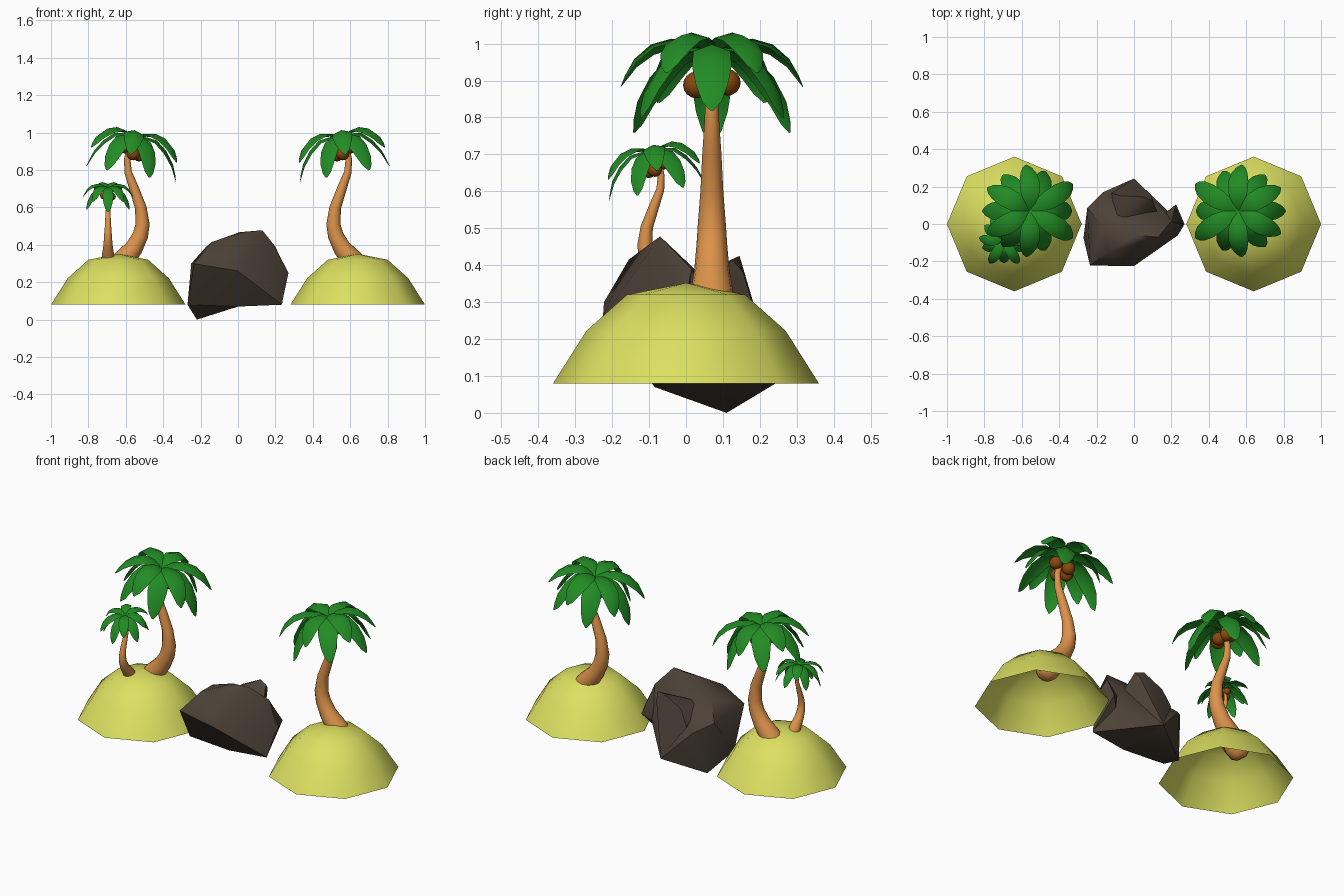
import bpy, bmesh, math
from mathutils import Vector, Matrix

if "Cube" in bpy.data.objects:
    bpy.data.objects.remove(bpy.data.objects["Cube"])

def material(name, rgb):
    m = bpy.data.materials.new(name)
    m.diffuse_color = (*rgb, 1)
    m.use_nodes = True
    m.node_tree.nodes["Principled BSDF"].inputs["Base Color"].default_value = m.diffuse_color
    return m

SAND = material("sand yellow", (0.72, 0.75, 0.12))
BARK = material("bark orange", (0.72, 0.29, 0.07))
LEAF = material("leaf green", (0.016, 0.26, 0.018))
NUT = material("coconut brown", (0.26, 0.065, 0.004))
STONE = material("stone grey brown", (0.072, 0.053, 0.038))

def finish(name, bm, mat, M=None, angle=60, solid=True):
    if M is not None:
        bmesh.ops.transform(bm, matrix=M, verts=bm.verts)
        if M.determinant() < 0:
            bmesh.ops.reverse_faces(bm, faces=bm.faces)
    if solid:
        bmesh.ops.recalc_face_normals(bm, faces=bm.faces)
    me = bpy.data.meshes.new(name)
    bm.to_mesh(me)
    bm.free()
    me.materials.append(mat)
    ob = bpy.data.objects.new(name, me)
    bpy.context.collection.objects.link(ob)
    bpy.ops.object.select_all(action='DESELECT')
    ob.select_set(True)
    bpy.context.view_layer.objects.active = ob
    bpy.ops.object.shade_smooth_by_angle(angle=math.radians(angle))

def bridge(bm, rings):
    for a, b in zip(rings, rings[1:]):
        for i in range(len(a)):
            j = (i + 1) % len(a)
            bm.faces.new((a[i], a[j], b[j], b[i]))

# Sand domes: open eight-sided shells
def island(name, cx):
    bm = bmesh.new()
    rings = []
    for r, z in [(0.36, 0.08), (0.27, 0.222), (0.16, 0.32)]:
        rings.append([bm.verts.new((cx + r * math.cos(k * math.pi / 4),
                                    r * math.sin(k * math.pi / 4), z)) for k in range(8)])
    bridge(bm, rings)
    top = bm.verts.new((cx, 0, 0.352))
    for i in range(8):
        bm.faces.new((rings[-1][i], rings[-1][(i + 1) % 8], top))
    finish(name, bm, SAND, solid=False)

# Curved trunk with a rounded foot: (x, z, radius) along the path
TRUNK = [(0.69, 0.205, 0.03), (0.68, 0.22, 0.053), (0.655, 0.255, 0.065), (0.61, 0.32, 0.059),
         (0.555, 0.385, 0.048), (0.522, 0.45, 0.042), (0.51, 0.51, 0.038), (0.52, 0.6, 0.031),
         (0.555, 0.7, 0.026), (0.588, 0.79, 0.02), (0.592, 0.86, 0.017), (0.57, 0.96, 0.016)]

def trunk(name, M):
    bm = bmesh.new()
    pts = [Vector((x, 0.07, z)) for x, z, r in TRUNK]
    rings = []
    for i, p in enumerate(pts):
        t = (pts[min(i + 1, len(pts) - 1)] - pts[max(i - 1, 0)]).normalized()
        n = Vector((t.z, 0, -t.x))
        r = TRUNK[i][2]
        rings.append([bm.verts.new(p + r * (math.cos(a) * n + math.sin(a) * Vector((0, 1, 0))))
                      for a in [k * math.tau / 12 for k in range(12)]])
    bridge(bm, rings)
    bm.faces.new(rings[0])
    bm.faces.new(rings[-1])
    finish(name, bm, BARK, M)

# Fronds: spine points (radius, height, half width), folded along the middle
UPPER = [(0.0, 0.0, 0.012), (0.05, 0.035, 0.037), (0.11, 0.046, 0.052), (0.165, 0.03, 0.054),
         (0.21, -0.01, 0.043), (0.235, -0.055, 0.025), (0.247, -0.085, 0.004)]
LOWER = [(0.0, -0.01, 0.012), (0.05, 0.02, 0.034), (0.105, 0.012, 0.05), (0.155, -0.035, 0.054),
         (0.195, -0.1, 0.043), (0.213, -0.155, 0.026), (0.222, -0.19, 0.004)]

def fronds(name, M):
    bm = bmesh.new()
    tilt = Matrix.Translation((0.56, 0.07, 0.968)) @ Matrix.Rotation(math.radians(-10), 4, 'Y')
    for k in range(12):
        spine = UPPER if k % 2 else LOWER
        a = k * math.tau / 12
        reach = 1 + 0.2 * max(0, -math.cos(a))      # longer on the leaning side
        R = tilt @ Matrix.Rotation(a, 4, 'Z')
        rows = [[bm.verts.new(R @ Vector((r * reach - abs(s) * w * 0.15, s * w,
                                          z - abs(s) * w * 0.35)))
                 for s in (-1, 0, 1)] for r, z, w in spine]
        for p, q in zip(rows, rows[1:]):
            for i in (0, 1):
                bm.faces.new((p[i], q[i], q[i + 1], p[i + 1]))
    finish(name, bm, LEAF, M, angle=60, solid=False)

def coconuts(name, M):
    bm = bmesh.new()
    for c in [(0.605, 0.075, 0.925), (0.56, 0.028, 0.888), (0.55, 0.112, 0.895), (0.53, 0.07, 0.882)]:
        bmesh.ops.create_uvsphere(bm, u_segments=12, v_segments=8, radius=0.036,
                                  matrix=Matrix.Translation(c))
    finish(name, bm, NUT, M)

island("right_island", 0.64)
island("left_island", -0.64)

# Right palm, its mirror image, and a small turned copy
small = (Matrix.Translation((-0.695, -0.09, 0.70)) @ Matrix.Rotation(math.pi / 2, 4, 'Z')
         @ Matrix.Scale(0.54, 4) @ Matrix.Translation((-0.55, -0.07, -0.965)))
for label, M in [("right", Matrix.Identity(4)),
                 ("left", Matrix.Diagonal((-1, 1, 1, 1))),
                 ("small", small)]:
    trunk(label + "_palm_trunk", M)
    fronds(label + "_palm_fronds", M)
    coconuts(label + "_palm_coconuts", M)

# Rock: main body, lower wedge, back horn and side nub as faceted hulls
BODY = [(0.13, -0.07, 0.478), (0.01, -0.06, 0.468), (0.2, 0.015, 0.39), (-0.14, -0.155, 0.415),
        (-0.235, -0.222, 0.3), (0, -0.225, 0.26), (-0.27, -0.075, 0.08), (0, -0.085, 0.07),
        (0.235, -0.06, 0.08), (0, 0.243, 0.08), (-0.25, 0.085, 0.3),
        (-0.165, 0.17, 0.25), (-0.17, 0.0, 0.39), (0.265, -0.01, 0.25)]
WEDGE = [(-0.22, 0.11, 0), (-0.27, -0.075, 0.08), (0, -0.085, 0.07), (0, 0.243, 0.08),
         (-0.25, 0.085, 0.3), (-0.165, 0.17, 0.25), (0, 0, 0.1)]
HORN = [(0.05, 0.145, 0.425), (0.1, 0.125, 0.415), (0.09, 0.155, 0.38), (-0.07, 0.15, 0.365),
        (-0.12, 0.165, 0.27), (0, 0.185, 0.29), (0, 0.243, 0.085), (0.0, 0.06, 0.36),
        (0.125, 0.06, 0.32), (-0.1, 0.0, 0.36), (0.08, 0.12, 0.2)]
NUB = [(0.225, 0.105, 0.24), (0.27, 0, 0.25), (0.2, 0.015, 0.385), (0.13, 0.03, 0.3),
       (0.235, -0.055, 0.09), (0.14, 0.03, 0.15)]
for name, pts in [("rock_body", BODY), ("rock_wedge", WEDGE), ("rock_horn", HORN), ("rock_nub", NUB)]:
    bm = bmesh.new()
    for p in pts:
        bm.verts.new(p)
    bmesh.ops.convex_hull(bm, input=bm.verts)
    loose = [v for v in bm.verts if not v.link_faces]
    bmesh.ops.delete(bm, geom=loose, context='VERTS')
    finish(name, bm, STONE, angle=45)
